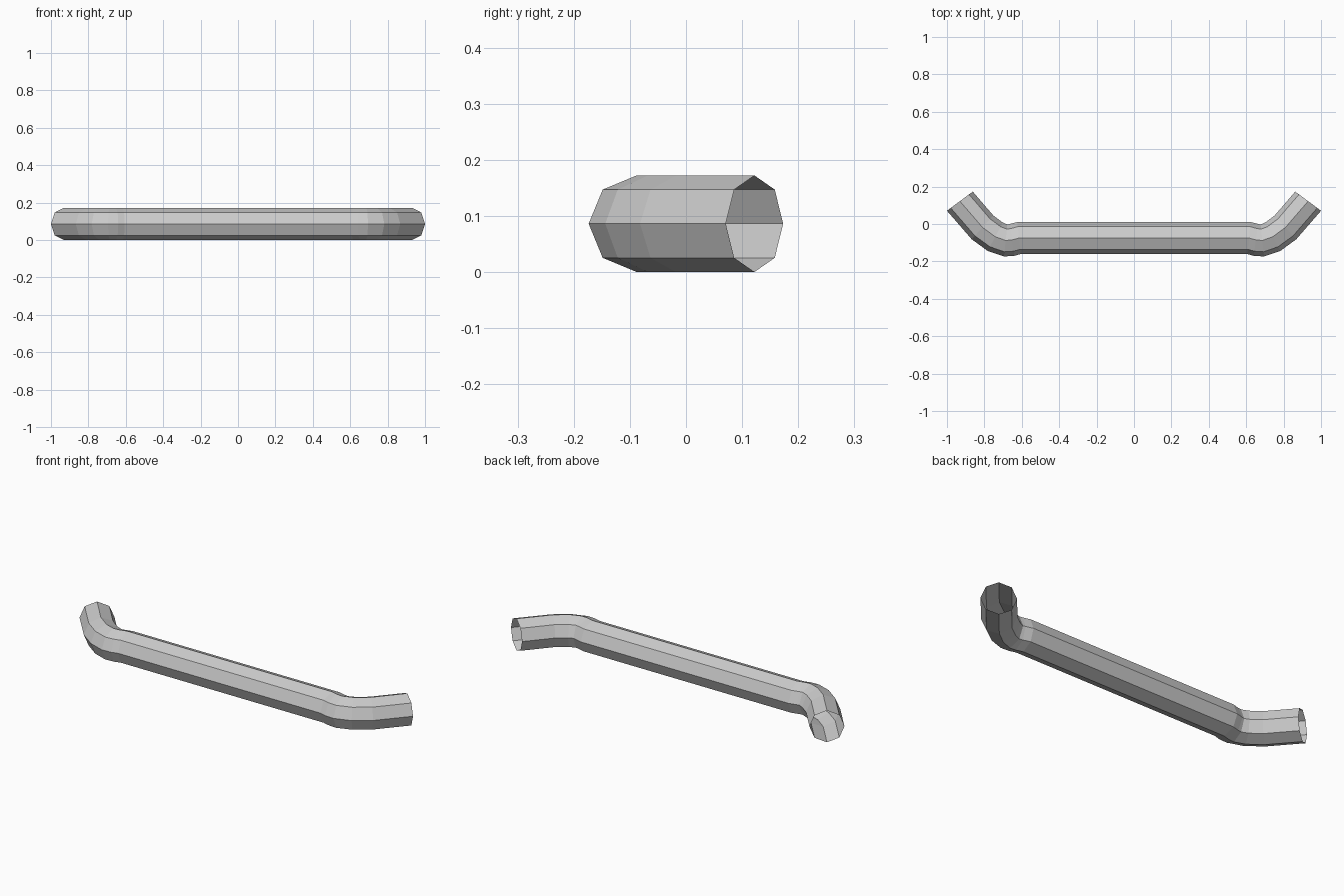
import bpy, bmesh
from math import sin, cos, pi, radians

if "Cube" in bpy.data.objects:
    bpy.data.objects.remove(bpy.data.objects["Cube"])

R = 0.086
SIDES = 8

# right half of the centre line: x, y, heading in degrees
half = [(0.615, -0.075, -6), (0.652, -0.085, -8), (0.686, -0.088, 6),
        (0.742, -0.068, 28), (0.81, -0.018, 42), (0.931, 0.122, 53.5)]
path = [(-x, y, -a) for x, y, a in reversed(half)] + half

bm = bmesh.new()


def ring(x, y, heading):
    a = radians(heading)
    verts = []
    for i in range(SIDES):
        t = 2 * pi * i / SIDES
        s = R * cos(t)
        verts.append(bm.verts.new((x - s * sin(a), y + s * cos(a), R + R * sin(t))))
    return verts


# open-ended octagonal tube swept along the path
rings = [ring(*p) for p in path]
for a, b in zip(rings, rings[1:]):
    for i in range(SIDES):
        j = (i + 1) % SIDES
        bm.faces.new((a[i], a[j], b[j], b[i]))
bmesh.ops.recalc_face_normals(bm, faces=bm.faces)

mesh = bpy.data.meshes.new("bent_handle_tube")
bm.to_mesh(mesh)
bm.free()
obj = bpy.data.objects.new("bent_handle_tube", mesh)
bpy.context.collection.objects.link(obj)
